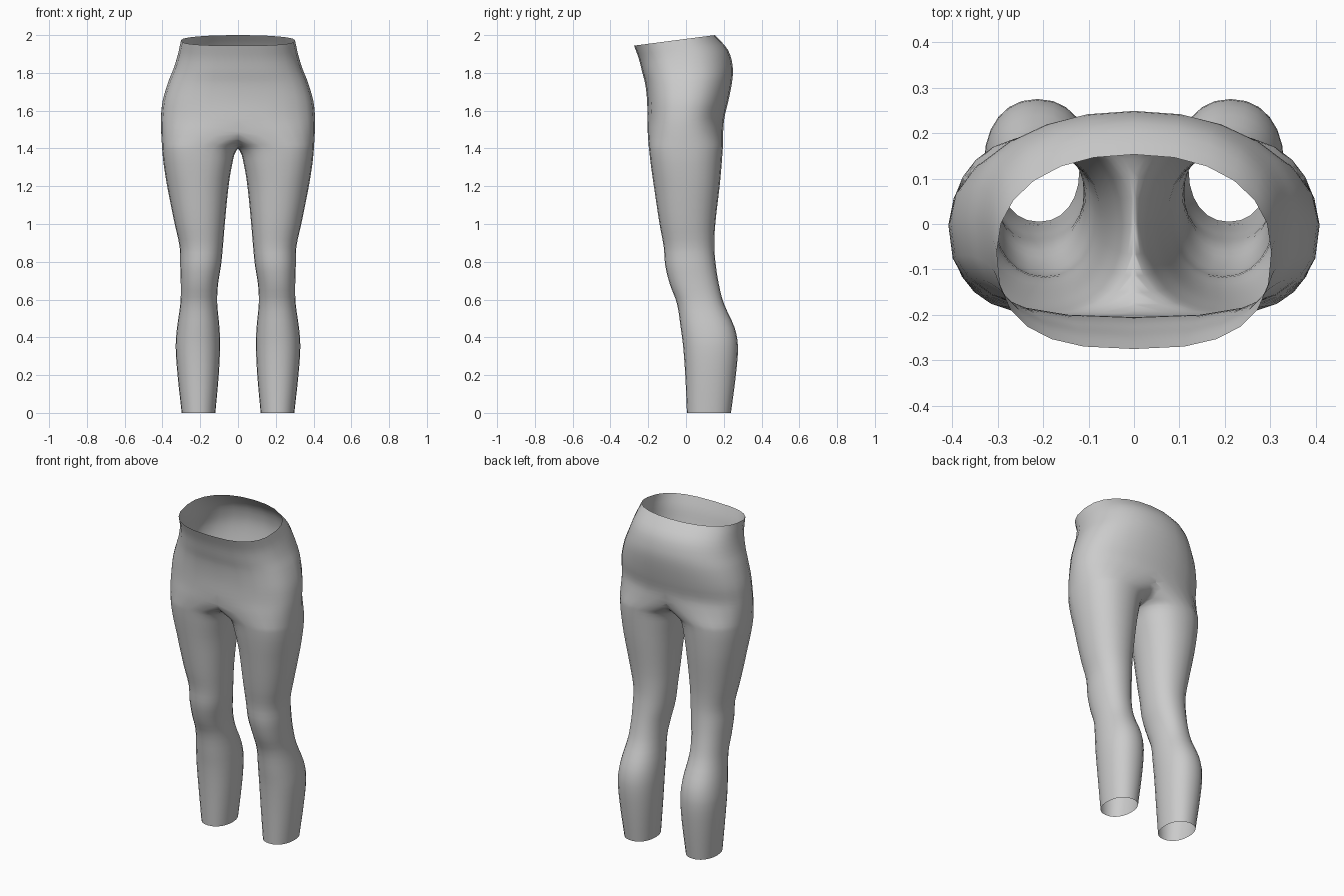
import bpy, bmesh, math

if "Cube" in bpy.data.objects:
    bpy.data.objects.remove(bpy.data.objects["Cube"])

# Section keys for one side: height, inner x, outer x, front y, back y
KEYS = [
    (0.00, .120, .298, .005, .238),
    (0.20, .102, .320, -.004, .264),
    (0.35, .095, .330, -.015, .275),
    (0.45, .098, .323, -.028, .258),
    (0.58, .110, .305, -.048, .200),
    (0.68, .106, .303, -.085, .174),
    (0.78, .090, .306, -.110, .158),
    (0.88, .080, .309, -.118, .150),
    (1.00, .070, .335, -.140, .155),
    (1.20, .050, .375, -.170, .178),
    (1.32, .030, .394, -.187, .189),
    (1.39, .008, .401, -.195, .194),
    (1.42, -.035, .403, -.198, .196),
    (1.49, -.220, .407, -.203, .197),
    (1.56, -.408, .408, -.205, .203),
    (1.65, -.399, .399, -.206, .224),
    (1.75, -.370, .370, -.216, .245),
    (1.82, -.342, .342, -.232, .247),
    (1.90, -.318, .318, -.250, .222),
    (1.98, -.302, .302, -.275, .153),
]
SIDES, STEPS = 24, 3


def slope(i, c):
    a, b = KEYS[max(i - 1, 0)], KEYS[min(i + 1, len(KEYS) - 1)]
    return (b[c] - a[c]) / (b[0] - a[0])


def blend(i, t, c):
    """Smooth interpolation between key i and i + 1."""
    h = KEYS[i + 1][0] - KEYS[i][0]
    return ((2*t**3 - 3*t**2 + 1) * KEYS[i][c] + (t**3 - 2*t**2 + t) * h * slope(i, c)
            + (3*t**2 - 2*t**3) * KEYS[i + 1][c] + (t**3 - t**2) * h * slope(i + 1, c))


def spow(v, e):
    return math.copysign(abs(v) ** e, v)


def section(bm, z, xi, xo, yf, yb):
    """Rounded section; the waist end tilts up towards the back."""
    cx, cy = (xi + xo) / 2, (yf + yb) / 2
    rx, ry = (xo - xi) / 2, (yb - yf) / 2
    hip = min(max((z - 1.2) / 0.35, 0), 1)
    tilt = 0.13 * min(max((z - 1.65) / 0.33, 0), 1)
    ring = []
    for k in range(SIDES):
        a = 2 * math.pi * k / SIDES
        p = 2.2 + (0.5 * hip if math.sin(a) < 0 else 0)
        x = cx + rx * spow(math.cos(a), 2 / p)
        y = cy + ry * spow(math.sin(a), 2 / p)
        ring.append(bm.verts.new((x, y, z + tilt * y)))
    return ring


# One leg swept up to the waist, cut at the centre line
bm = bmesh.new()
rings = []
for i in range(len(KEYS) - 1):
    for s in range(STEPS):
        t = s / STEPS
        z = KEYS[i][0] + t * (KEYS[i + 1][0] - KEYS[i][0])
        rings.append(section(bm, z, *[blend(i, t, c) for c in range(1, 5)]))
rings.append(section(bm, *KEYS[-1]))
for lo, hi in zip(rings, rings[1:]):
    for k in range(SIDES):
        n = (k + 1) % SIDES
        bm.faces.new((lo[k], lo[n], hi[n], hi[k]))
bmesh.ops.bisect_plane(bm, geom=bm.verts[:] + bm.edges[:] + bm.faces[:], dist=1e-5,
                       plane_co=(0, 0, 0), plane_no=(1, 0, 0), clear_inner=True)
for f in bm.faces:
    f.smooth = True

mesh = bpy.data.meshes.new("leggings")
bm.to_mesh(mesh)
bm.free()
obj = bpy.data.objects.new("leggings", mesh)
bpy.context.collection.objects.link(obj)

# Mirror to the other leg
mir = obj.modifiers.new("mirror", 'MIRROR')
mir.use_clip = True
mir.merge_threshold = 0.001

# Plain grey fabric
mat = bpy.data.materials.new("light grey fabric")
mat.diffuse_color = (0.6, 0.6, 0.6, 1)
mat.use_nodes = True
mat.node_tree.nodes["Principled BSDF"].inputs["Base Color"].default_value = mat.diffuse_color
mesh.materials.append(mat)
